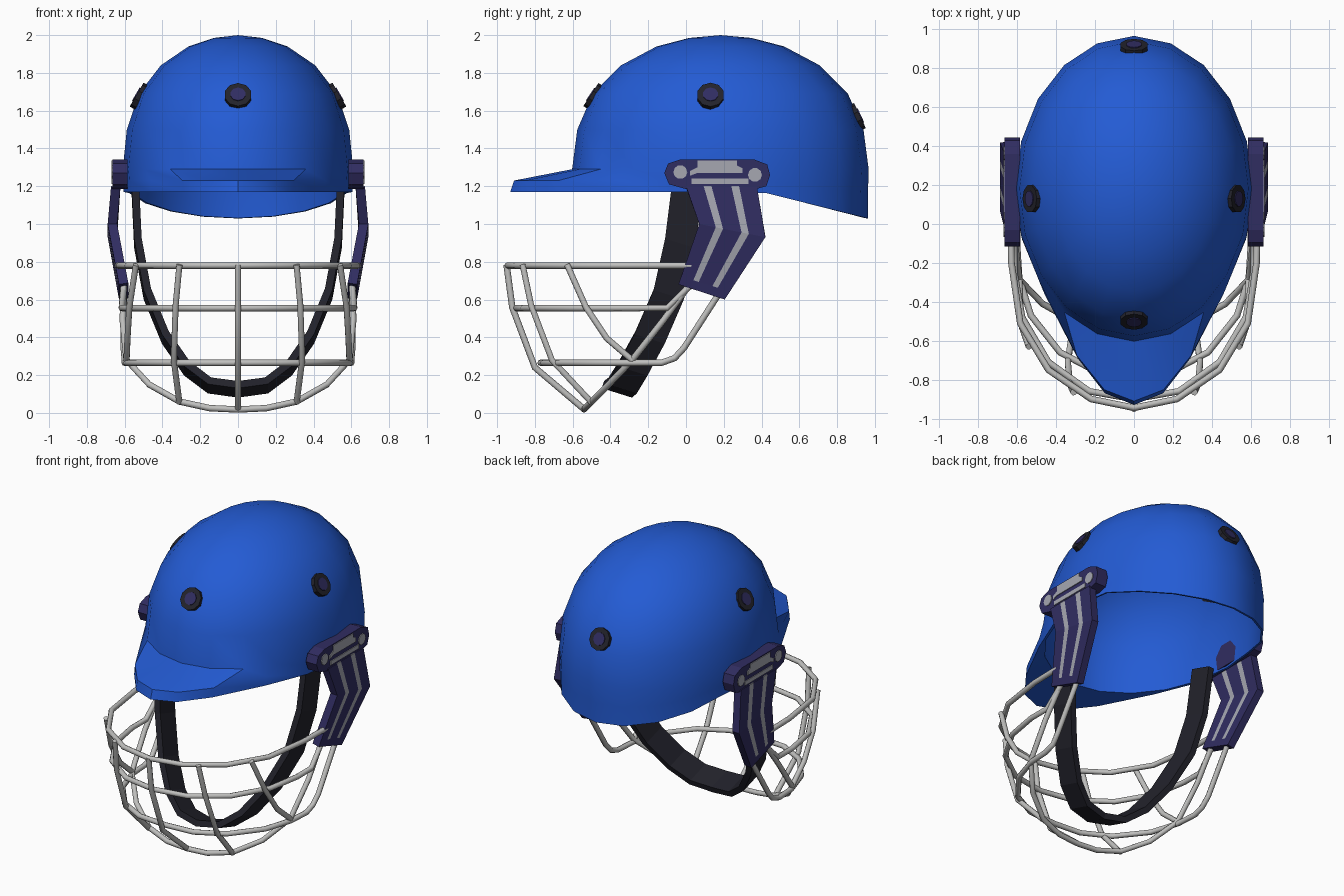
import bpy, bmesh, math
from mathutils import Vector

if "Cube" in bpy.data.objects:
    bpy.data.objects.remove(bpy.data.objects["Cube"])


def mat(name, rgb):
    m = bpy.data.materials.new(name)
    m.diffuse_color = (*rgb, 1)
    m.use_nodes = True
    m.node_tree.nodes["Principled BSDF"].inputs["Base Color"].default_value = m.diffuse_color
    return m


BLUE = mat("royal_blue", (0.017, 0.105, 0.66))
NAVY = mat("navy", (0.03, 0.026, 0.12))
SILVER = mat("silver_marking", (0.38, 0.39, 0.44))
STEEL = mat("steel_grey", (0.52, 0.52, 0.51))
BLACK = mat("black", (0.016, 0.016, 0.024))


def select(ob):
    bpy.ops.object.select_all(action='DESELECT')
    ob.select_set(True)
    bpy.context.view_layer.objects.active = ob


def make(name, verts, faces, mats, fix=True, smooth=None):
    me = bpy.data.meshes.new(name)
    me.from_pydata([tuple(v) for v in verts], [], faces)
    for m in mats:
        me.materials.append(m)
    if fix:
        bm = bmesh.new()
        bm.from_mesh(me)
        bmesh.ops.recalc_face_normals(bm, faces=bm.faces)
        bm.to_mesh(me)
        bm.free()
    ob = bpy.data.objects.new(name, me)
    bpy.context.collection.objects.link(ob)
    if smooth:
        select(ob)
        bpy.ops.object.shade_smooth_by_angle(angle=math.radians(smooth))
    return ob


def grid_faces(rows, cols, wrap=False):
    n = cols if wrap else cols - 1
    return [(r * cols + c, (r + 1) * cols + c, (r + 1) * cols + (c + 1) % cols, r * cols + (c + 1) % cols)
            for r in range(rows - 1) for c in range(n)]


def mirror(ob):
    ob.modifiers.new("mirror", 'MIRROR')
    return ob


# --- Helmet shell: dome, peak and neck skirt in one closed surface ---
SEG = 20
CY, RX, RY = 0.182, 0.61, 0.785
DOME = [(0.21, 1.985), (0.43, 1.94), (0.67, 1.84), (0.86, 1.69), (0.965, 1.5), (1.0, 1.29)]
PEAK = [(0, -0.93), (0.15, -0.87), (0.29, -0.69), (0.46, -0.36), (0.575, -0.08)]


def ring_pt(i, s, z):
    a = 2 * math.pi * i / SEG
    return Vector((RX * s * math.sin(a), CY - RY * s * math.cos(a), z))


def rim_pt(i):
    k = min(i, SEG - i)
    if k < len(PEAK):
        x, y = PEAK[k]
        return Vector((x if i == k else -x, y, 1.17))
    p = ring_pt(i, 0.995, 1.17)
    p.z -= max(0, p.y - 0.4) * 0.25
    return p


rings = [[ring_pt(i, s, z) for i in range(SEG)] for s, z in DOME]
rim = [rim_pt(i) for i in range(SEG)]
mid = []
for i in range(SEG):
    p = rings[-1][i].lerp(rim[i], 0.94)
    p.z = (1.29 + rim[i].z) / 2
    mid.append(p)
rings += [mid, rim]
rings.append([ring_pt(i, 0.975, rim[i].z + 0.002) for i in range(SEG)])
rings += [[ring_pt(i, s * 0.978, z - 0.012) for i in range(SEG)] for s, z in reversed(DOME)]
verts = [v for r in rings for v in r]
faces = grid_faces(len(rings), SEG, True)
top, low, last = len(verts), len(verts) + 1, (len(rings) - 1) * SEG
verts += [Vector((0, CY, 2.0)), Vector((0, CY, 1.985))]
for i in range(SEG):
    j = (i + 1) % SEG
    faces += [(top, i, j), (low, last + j, last + i)]
make("helmet_shell", verts, faces, [BLUE], smooth=35)


# --- Air vents: dark ring with a navy centre ---
def disc(name, pos, normal, r, out, m):
    bpy.ops.mesh.primitive_cylinder_add(vertices=10, radius=r, depth=0.04)
    ob = bpy.context.object
    ob.name = name
    n = Vector(normal).normalized()
    ob.rotation_euler = n.to_track_quat('Z', 'Y').to_euler()
    ob.location = Vector(pos) + n * (out - 0.02)
    ob.data.materials.append(m)
    return ob


VENTS = [("front", (0, -0.495, 1.68), (0, -0.83, 0.55)), ("back", (0, 0.912, 1.57), (0, 0.9, 0.42)),
         ("right", (0.528, 0.13, 1.68), (0.86, 0, 0.5)), ("left", (-0.528, 0.13, 1.68), (-0.86, 0, 0.5))]
for side, pos, n in VENTS:
    disc(side + "_vent_ring", pos, n, 0.073, 0.010, BLACK)
    disc(side + "_vent_centre", pos, n, 0.041, 0.015, NAVY)


# --- Side hinge bar with silver plates ---
def plate(name, outline, x0, x1, m):
    n = len(outline)
    v = [(x, y, z) for x in (x0, x1) for y, z in outline]
    f = [tuple(range(n)), tuple(range(n, 2 * n))]
    f += [(i, (i + 1) % n, n + (i + 1) % n, n + i) for i in range(n)]
    return mirror(make(name, v, f, [m]))


def circle(y, z, r, n=10):
    return [(y + r * math.cos(2 * math.pi * i / n), z + r * math.sin(2 * math.pi * i / n)) for i in range(n)]


plate("hinge_bar", [(-0.115, 1.27), (-0.095, 1.32), (-0.03, 1.342), (0.36, 1.342), (0.43, 1.315), (0.445, 1.26),
                    (0.425, 1.2), (0.37, 1.185), (0.0, 1.185), (-0.09, 1.21)], 0.585, 0.665, NAVY)
plate("hinge_front_rivet", circle(-0.03, 1.275, 0.037), 0.663, 0.670, SILVER)
plate("hinge_back_rivet", circle(0.365, 1.26, 0.037), 0.663, 0.670, SILVER)
plate("hinge_block", [(0.06, 1.335), (0.27, 1.335), (0.27, 1.31), (0.30, 1.295), (0.30, 1.27),
                      (0.06, 1.27), (0.02, 1.255), (0.02, 1.28), (0.06, 1.3)], 0.663, 0.670, SILVER)
plate("hinge_line", [(0.03, 1.24), (0.33, 1.24), (0.33, 1.212), (0.03, 1.212)], 0.663, 0.670, SILVER)

# --- Side arm: bent plate with two silver stripes ---
SECT = [(Vector((0.672, 0.0, 1.2)), Vector((0.672, 0.375, 1.2))),
        (Vector((0.69, 0.07, 1.0)), Vector((0.69, 0.42, 0.93))),
        (Vector((0.63, -0.04, 0.68)), Vector((0.63, 0.205, 0.6)))]
US = [0, 0.25, 0.36, 0.64, 0.75, 1]
VS = [0, 1, 1.87, 2]
pts = []
for v in VS:
    k = min(int(v), 1)
    for u in US:
        pts.append(SECT[k][0].lerp(SECT[k][1], u).lerp(SECT[k + 1][0].lerp(SECT[k + 1][1], u), v - k))
arm = make("side_arm", pts, grid_faces(len(VS), len(US)), [NAVY, SILVER], fix=False)
for p in arm.data.polygons:
    row, col = divmod(p.index, len(US) - 1)
    p.material_index = 1 if col in (1, 3) and row < 2 else 0
sol = arm.modifiers.new("thickness", 'SOLIDIFY')
sol.thickness, sol.offset = 0.05, -1
mirror(arm)

# --- Chin strap: flat band in a U ---
half = [(0.545, 0.01, 1.22), (0.53, -0.03, 0.9), (0.48, -0.09, 0.63), (0.385, -0.19, 0.40),
        (0.27, -0.28, 0.235), (0.15, -0.335, 0.145), (0, -0.36, 0.125)]
path = half + [(-x, y, z) for x, y, z in reversed(half[:-1])]
pts = [(x, y + s * 0.08, z - s * 0.025) for x, y, z in path for s in (-1, 1)]
strap = make("chin_strap", pts, grid_faces(len(path), 2), [BLACK], fix=False)
sol = strap.modifiers.new("thickness", 'SOLIDIFY')
sol.thickness, sol.offset = 0.04, 0


# --- Face guard: steel tubes ---
def tube(name, points, r=0.017):
    cu = bpy.data.curves.new(name, 'CURVE')
    cu.dimensions = '3D'
    cu.bevel_depth, cu.bevel_resolution, cu.use_fill_caps = r, 2, True
    sp = cu.splines.new('POLY')
    sp.points.add(len(points) - 1)
    for q, p in zip(sp.points, points):
        q.co = (*p, 1)
    cu.materials.append(STEEL)
    ob = bpy.data.objects.new(name, cu)
    bpy.context.collection.objects.link(ob)


def hoop(name, pts):
    tube(name, [(-x, y, z) for x, y, z in reversed(pts[1:])] + pts)


hoop("guard_upper_bar", [(x, y, 0.78) for x, y in
     [(0, -0.945), (0.22, -0.9), (0.44, -0.75), (0.585, -0.51), (0.63, -0.2), (0.635, 0.03)]])
hoop("guard_middle_bar", [(x, y, 0.555) for x, y in
     [(0, -0.9), (0.23, -0.86), (0.44, -0.71), (0.575, -0.48), (0.615, -0.25), (0.615, -0.1)]]
     + [(0.605, 0.03, 0.68)])
hoop("guard_lower_bar", [(x, y, 0.265) for x, y in
     [(0, -0.77), (0.2, -0.755), (0.38, -0.66), (0.53, -0.47), (0.59, -0.28), (0.6, -0.13)]]
     + [(0.6, -0.06, 0.29), (0.605, -0.01, 0.345), (0.605, 0.18, 0.64)])
hoop("guard_chin_bar", [(0, -0.54, 0.018), (0.15, -0.535, 0.025), (0.31, -0.5, 0.06), (0.47, -0.41, 0.15),
                        (0.59, -0.285, 0.28), (0.61, -0.12, 0.49), (0.605, 0.02, 0.68)])
tube("guard_centre_upright", [(0, -0.95, 0.785), (0, -0.92, 0.56), (0, -0.8, 0.24), (0, -0.54, 0.02)])
for s, side in ((1, "right"), (-1, "left")):
    tube(side + "_inner_upright", [(s * x, y, z) for x, y, z in
         [(0.31, -0.865, 0.785), (0.33, -0.82, 0.57), (0.34, -0.71, 0.28), (0.31, -0.5, 0.055)]])
    tube(side + "_outer_upright", [(s * x, y, z) for x, y, z in
         [(0.54, -0.63, 0.785), (0.575, -0.53, 0.56), (0.585, -0.42, 0.395), (0.59, -0.285, 0.28)]])
